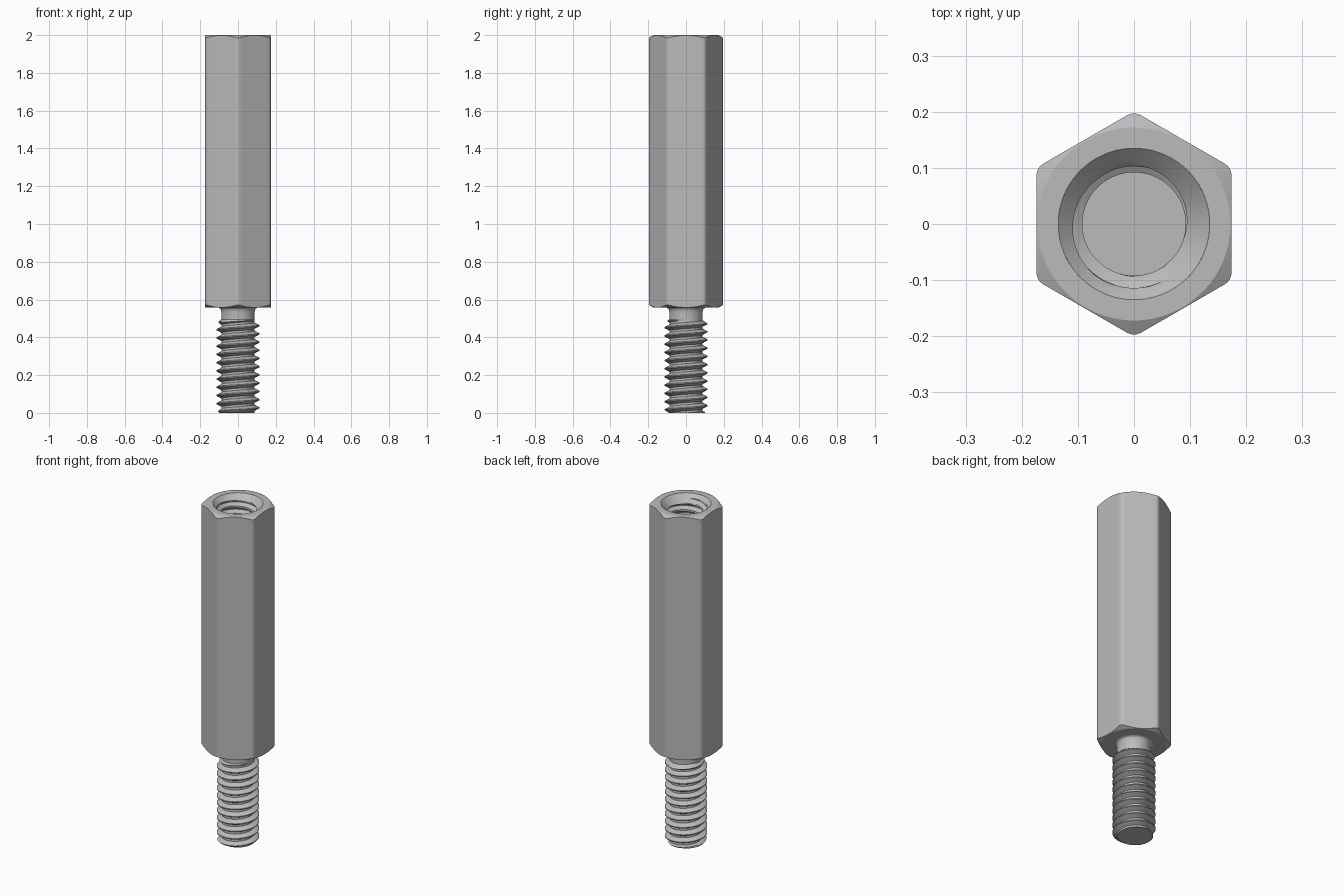
import bpy
import bmesh
from math import cos, sin, pi, radians, sqrt, tan

if "Cube" in bpy.data.objects:
    bpy.data.objects.remove(bpy.data.objects["Cube"], do_unlink=True)

steel = bpy.data.materials.new("steel grey")
steel.use_nodes = True
GREY = (0.5, 0.5, 0.5, 1)
steel.diffuse_color = GREY
steel.node_tree.nodes["Principled BSDF"].inputs["Base Color"].default_value = GREY

TOP, SHOULDER = 2.0, 0.557
APOTHEM, FILLET, FACE_R = 0.174, 0.025, 0.172
PITCH, SEGMENTS = 0.0435, 72


def finish(name, bm):
    mesh = bpy.data.meshes.new(name)
    bm.to_mesh(mesh)
    bm.free()
    mesh.materials.append(steel)
    obj = bpy.data.objects.new(name, mesh)
    bpy.context.collection.objects.link(obj)
    bpy.ops.object.select_all(action="DESELECT")
    obj.select_set(True)
    bpy.context.view_layer.objects.active = obj
    bpy.ops.object.shade_smooth_by_angle(angle=radians(25))
    return obj


def skin(name, angles, rings):
    """Join rings, each a function of angle giving (radius, height)."""
    bm = bmesh.new()
    rows = []
    for ring in rings:
        row = []
        for a in angles:
            r, z = ring(a)
            row.append(bm.verts.new((r * cos(a), r * sin(a), z)))
        rows.append(row)
    n = len(angles)
    for low, high in zip(rows, rows[1:]):
        for i in range(n):
            j = (i + 1) % n
            bm.faces.new((low[i], low[j], high[j], high[i]))
    return finish(name, bm)


def circle(r, z):
    return lambda a: (r, z)


def hex_radius(a):
    """Radius of a hexagon with rounded corners, one corner at the back."""
    phi = abs((a - pi / 2 + pi / 6) % (pi / 3) - pi / 6)
    centre = (APOTHEM - FILLET) / cos(pi / 6)
    if phi < radians(3.69):
        return centre * cos(phi) + sqrt(FILLET ** 2 - (centre * sin(phi)) ** 2)
    return APOTHEM / cos(pi / 6 - phi)


def hex_edge(z, direction):
    """Edge where the conical chamfer meets the hexagon."""
    def ring(a):
        r = hex_radius(a)
        return r, z + direction * (r - FACE_R) * tan(pi / 6)
    return ring


def thread(name, low, high, z0, z1, limit, inward=False, cap_low=True):
    """Helical thread surface trimmed between two heights."""
    profile = [(0, 0), (.125, 0), (.25, 0), (.41, .5), (.5625, 1), (.6875, 1), (.84, .5)]
    count = len(profile)
    turns = int((z1 - z0) / PITCH) + 5
    bm = bmesh.new()
    columns = []
    for i in range(SEGMENTS):
        a = 2 * pi * i / SEGMENTS
        column = []
        for j in range(turns * count):
            offset, height = profile[j % count]
            z = z0 + PITCH * (j // count - 2 + offset + i / SEGMENTS)
            r = limit(low + (high - low) * height, z)
            column.append(bm.verts.new((r * cos(a), r * sin(a), z)))
        columns.append(column)
    for i in range(SEGMENTS):
        # the last column meets the first one turn further up
        shift = count if i == SEGMENTS - 1 else 0
        here, there = columns[i], columns[(i + 1) % SEGMENTS]
        for j in range(turns * count - 1 - shift):
            quad = (here[j], there[j + shift], there[j + shift + 1], here[j + 1])
            bm.faces.new(quad[::-1] if inward else quad)
    for z, side in ((z0, -1), (z1, 1)):
        bmesh.ops.bisect_plane(bm, geom=bm.verts[:] + bm.edges[:] + bm.faces[:],
                               plane_co=(0, 0, z), plane_no=(0, 0, side),
                               clear_outer=True)
    # flat disc at the lower end
    if cap_low:
        rim = [e for e in bm.edges if e.is_boundary
               and all(abs(v.co.z - z0) < 1e-4 for v in e.verts)]
        for face in bmesh.ops.edgeloop_fill(bm, edges=rim)["faces"]:
            face.normal_update()
            if (face.normal.z > 0) != inward:
                face.normal_flip()
    return finish(name, bm)


# Hexagonal body with chamfered ends
half = [1.8, 3.69, 8, 13, 18, 24]
steps = [-30] + [-s for s in reversed(half)] + [0] + half
body_angles = [radians(90 + 60 * k + s) for k in range(6) for s in steps]
skin("hex_body", body_angles, [
    circle(0.08, SHOULDER), circle(FACE_R, SHOULDER),
    hex_edge(SHOULDER, 1), hex_edge(TOP, -1),
    circle(FACE_R, TOP), circle(0.135, TOP)])

# Threaded hole with a countersunk mouth
thread("threaded_bore", 0.092, 0.114, 1.35, TOP,
       lambda r, z: max(r, 0.135 + z - TOP), inward=True)

# Plain neck flaring into the shoulder
round_angles = [2 * pi * i / SEGMENTS for i in range(SEGMENTS)]
neck = [(0.06, 0.487), (0.0886, 0.487), (0.0886, 0.535),
        (0.0905, 0.546), (0.095, 0.553), (0.102, SHOULDER)]
skin("neck", round_angles, [circle(r, z) for r, z in neck])

# Threaded stud, tapered at both ends
thread("threaded_stud", 0.0875, 0.114, 0.0, 0.495,
       lambda r, z: min(r, 0.098 + max(z, 0), 0.088 + max(0.497 - z, 0)))
